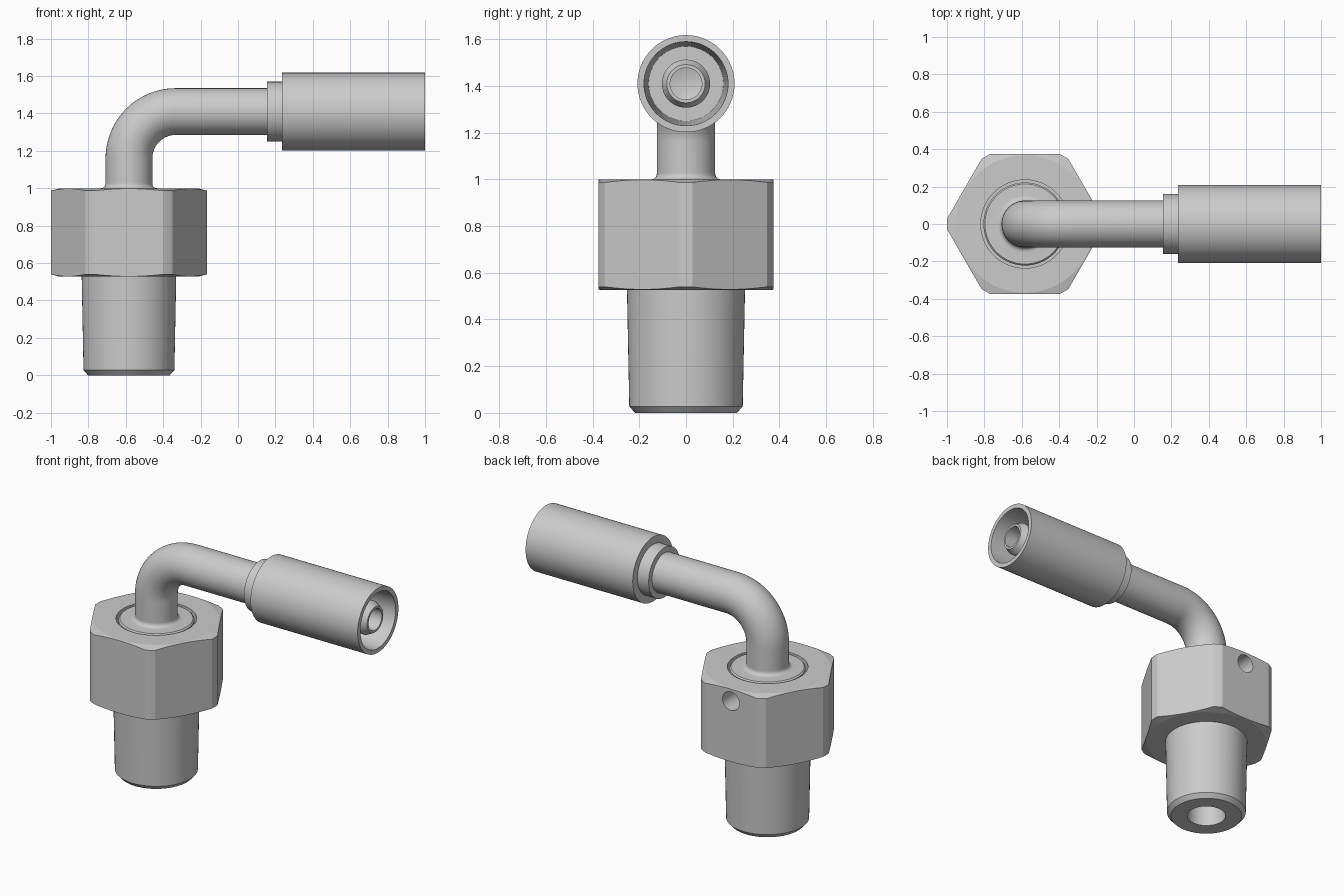
import bpy, bmesh, math
from mathutils import Matrix, Vector

if "Cube" in bpy.data.objects:
    bpy.data.objects.remove(bpy.data.objects["Cube"], do_unlink=True)

AXIS_X = -0.583   # vertical axis of the stud and nut
PIPE_Z = 1.41     # height of the horizontal pipe axis
PIPE_R = 0.125
BEND_R = 0.25
SEG = 64

steel = bpy.data.materials.new("grey_steel")
steel.use_nodes = True
steel.diffuse_color = (0.6, 0.6, 0.6, 1)
steel.node_tree.nodes["Principled BSDF"].inputs["Base Color"].default_value = (0.6, 0.6, 0.6, 1)

UPRIGHT = Matrix.Translation((AXIS_X, 0, 0))
SIDEWAYS = Matrix.Translation((0, 0, PIPE_Z)) @ Matrix.Rotation(math.pi / 2, 4, "Y")


def finish(name, bm):
    bmesh.ops.remove_doubles(bm, verts=bm.verts, dist=1e-5)
    bmesh.ops.recalc_face_normals(bm, faces=bm.faces)
    mesh = bpy.data.meshes.new(name)
    bm.to_mesh(mesh)
    bm.free()
    mesh.materials.append(steel)
    obj = bpy.data.objects.new(name, mesh)
    bpy.context.collection.objects.link(obj)
    return obj


def activate(obj):
    bpy.ops.object.select_all(action="DESELECT")
    obj.select_set(True)
    bpy.context.view_layer.objects.active = obj


def smooth(obj, degrees=25):
    activate(obj)
    bpy.ops.object.shade_smooth_by_angle(angle=math.radians(degrees))


def lathe(name, profile, place):
    """Spin (radius, height) points into a closed solid around local z."""
    bm = bmesh.new()
    verts = [bm.verts.new((r, 0, h)) for r, h in profile]
    edges = [bm.edges.new((verts[i - 1], verts[i])) for i in range(len(verts))]
    bmesh.ops.spin(bm, geom=verts + edges, cent=(0, 0, 0), axis=(0, 0, 1),
                   angle=math.tau, steps=SEG, use_duplicate=False)
    bmesh.ops.remove_doubles(bm, verts=bm.verts, dist=1e-5)
    bmesh.ops.transform(bm, matrix=place, verts=bm.verts)
    return finish(name, bm)


def cylinder(name, radius, length, place, sides=SEG):
    bm = bmesh.new()
    bmesh.ops.create_cone(bm, cap_ends=True, segments=sides, radius1=radius,
                          radius2=radius, depth=length, matrix=place)
    return finish(name, bm)


def cut(obj, cutter, operation):
    mod = obj.modifiers.new(operation.lower(), "BOOLEAN")
    mod.operation, mod.object, mod.solver = operation, cutter, "EXACT"
    activate(obj)
    bpy.ops.object.modifier_apply(modifier=mod.name)
    bpy.data.objects.remove(cutter, do_unlink=True)


# Hex nut: prism trimmed by a chamfered barrel
NUT_LOW, NUT_TOP = 0.527, 1.0
hex_nut = cylinder("hex_nut", 0.375 / math.cos(math.pi / 6), NUT_TOP - NUT_LOW + 0.1,
                   Matrix.Translation((AXIS_X, 0, (NUT_LOW + NUT_TOP) / 2))
                   @ Matrix.Rotation(math.pi / 2, 4, "Z"), sides=6)
# Turn the prism so that corners point along x
corner = max(v.co.x - AXIS_X for v in hex_nut.data.vertices)
if corner < 0.4:
    hex_nut.data.transform(UPRIGHT @ Matrix.Rotation(math.pi / 6, 4, "Z") @ UPRIGHT.inverted())
barrel = lathe("barrel", [(0, NUT_LOW), (0.368, NUT_LOW), (0.418, NUT_LOW + 0.013),
                          (0.418, NUT_TOP - 0.013), (0.368, NUT_TOP), (0, NUT_TOP)], UPRIGHT)
cut(hex_nut, barrel, "INTERSECT")

# Counterbore in the top and the small cross hole in the back flat
cut(hex_nut, cylinder("counterbore", 0.236, 0.4, Matrix.Translation((AXIS_X, 0, 1.0))), "DIFFERENCE")
cut(hex_nut, cylinder("cross_hole", 0.06, 0.3, Matrix.Translation((AXIS_X, 0.37, 0.92))
                      @ Matrix.Rotation(math.pi / 2, 4, "X"), 32), "DIFFERENCE")
smooth(hex_nut, 12)

# Tapered stud with a bore from below
smooth(lathe("tapered_stud", [(0.118, 0), (0.218, 0), (0.243, 0.028), (0.253, 0.54),
                              (0, 0.54), (0, 0.5), (0.118, 0.45)], UPRIGHT))

# Collar inside the nut, with a fillet up to the pipe
fillet = [(0.15 - 0.025 * math.sin(a), 1.025 - 0.025 * math.cos(a))
          for a in [i * math.pi / 12 for i in range(7)]]
smooth(lathe("pipe_collar", [(0, 0.78), (0.222, 0.78), (0.222, 0.992), (0.214, 1.0)]
             + fillet + [(0, 1.025)], UPRIGHT))

# Bent pipe: circular section swept up, round the bend and along x
path = [(Vector((AXIS_X, 0, 0.9)), 0)]
for i in range(25):
    a = math.pi / 2 * i / 24
    path.append((Vector((AXIS_X + BEND_R * (1 - math.cos(a)), 0,
                         PIPE_Z - BEND_R + BEND_R * math.sin(a))), a))
path.append((Vector((0.2, 0, PIPE_Z)), math.pi / 2))
bm = bmesh.new()
rings = []
for centre, a in path:
    turn = Matrix.Rotation(a, 3, "Y")
    rings.append([bm.verts.new(centre + turn @ Vector((PIPE_R * math.cos(t), PIPE_R * math.sin(t), 0)))
                  for t in [math.tau * k / SEG for k in range(SEG)]])
for low, high in zip(rings, rings[1:]):
    for k in range(SEG):
        bm.faces.new((low[k - 1], low[k], high[k], high[k - 1]))
bm.faces.new(rings[0])
bm.faces.new(rings[-1])
smooth(finish("bent_pipe", bm))

# Sleeve with its step and open socket
smooth(lathe("crimp_sleeve", [(0, 0.155), (0.16, 0.155), (0.16, 0.235), (0.208, 0.235),
                              (0.208, 1.0), (0.18, 1.0), (0.16, 0.32), (0, 0.32)], SIDEWAYS))

# Hose nipple inside the socket, with its own bore
smooth(lathe("hose_nipple", [(0, 0.3), (0.103, 0.3), (0.103, 0.94), (0.082, 0.98),
                             (0.068, 0.98), (0.068, 0.36), (0, 0.34)], SIDEWAYS))
